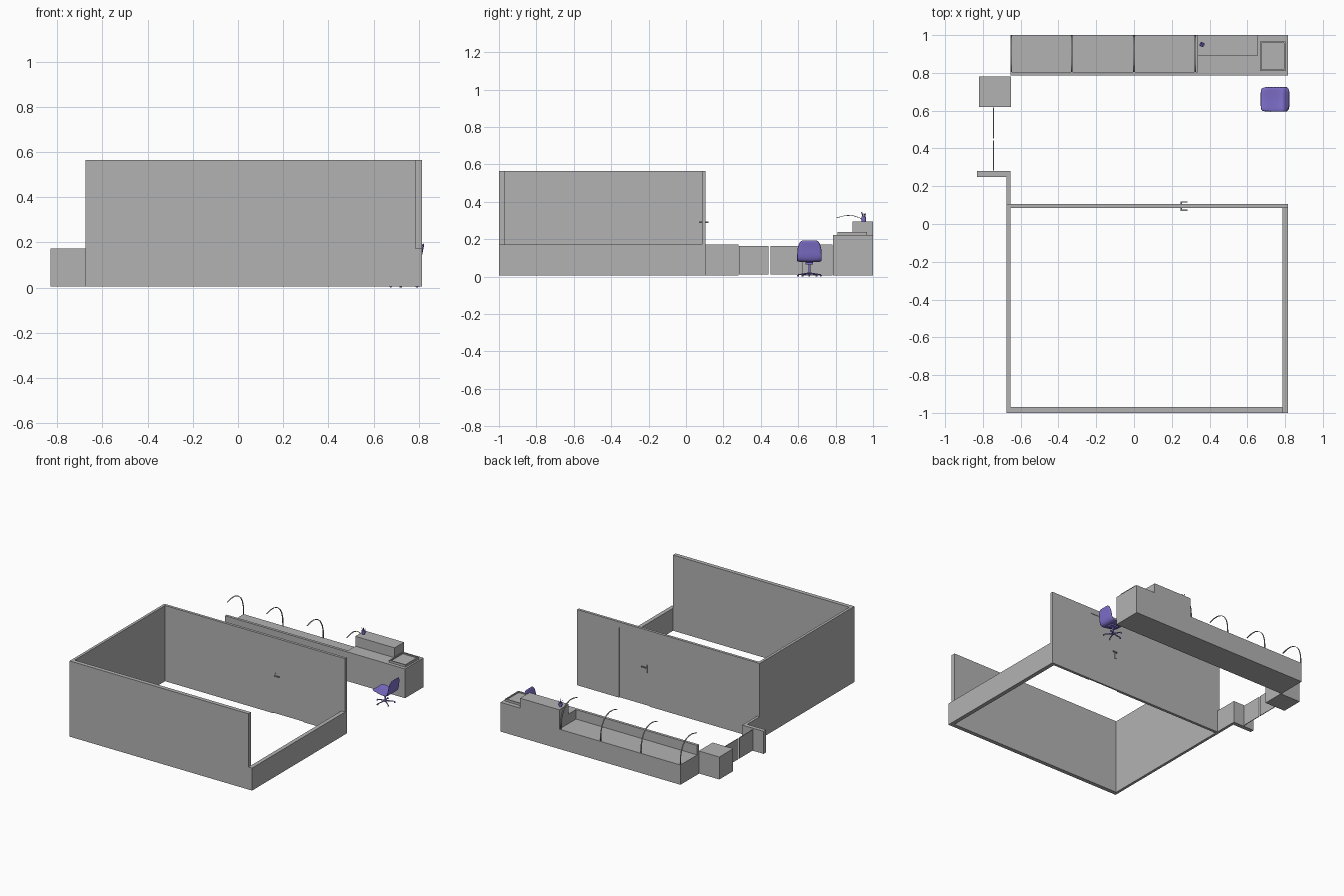
import bpy, bmesh, math
from mathutils import Vector

if "Cube" in bpy.data.objects:
    bpy.data.objects.remove(bpy.data.objects["Cube"])

Z0 = 0.006          # underside of the walls and furniture


def material(name, rgb):
    m = bpy.data.materials.new(name)
    m.diffuse_color = (*rgb, 1)
    m.use_nodes = True
    m.node_tree.nodes["Principled BSDF"].inputs["Base Color"].default_value = m.diffuse_color
    return m


GREY = material("warm_grey", (0.45, 0.45, 0.45))
PURPLE = material("violet", (0.22, 0.165, 0.62))


def finish(bm, name, mat, smooth=False):
    bmesh.ops.recalc_face_normals(bm, faces=bm.faces)
    me = bpy.data.meshes.new(name)
    bm.to_mesh(me)
    bm.free()
    ob = bpy.data.objects.new(name, me)
    bpy.context.collection.objects.link(ob)
    me.materials.append(mat)
    if smooth:
        for p in me.polygons:
            p.use_smooth = True
    return ob


def box(name, x, y, z, mat=GREY):
    bm = bmesh.new()
    bmesh.ops.create_cube(bm, size=1)
    for v in bm.verts:
        v.co = [a + (c + 0.5) * (b - a) for c, (a, b) in zip(v.co, (x, y, z))]
    return finish(bm, name, mat)


def wall_profile(name, outline, y, mat=GREY):
    """Extrude an x-z outline between two y values."""
    bm = bmesh.new()
    f = bm.faces.new([bm.verts.new((px, y[0], pz)) for px, pz in outline])
    r = bmesh.ops.extrude_face_region(bm, geom=[f])
    for v in r["geom"]:
        if isinstance(v, bmesh.types.BMVert):
            v.co.y = y[1]
    return finish(bm, name, mat)


def rod(name, a, b, r1, r2=None, mat=PURPLE, sides=12):
    a, b = Vector(a), Vector(b)
    bm = bmesh.new()
    bmesh.ops.create_cone(bm, cap_ends=True, segments=sides, radius1=r1,
                          radius2=r1 if r2 is None else r2, depth=(b - a).length)
    rot = (b - a).to_track_quat('Z', 'Y').to_matrix()
    for v in bm.verts:
        v.co = rot @ v.co + (a + b) / 2
    return finish(bm, name, mat)


# Room: three tall walls and one low wall
TOP, LOW = 0.565, 0.172
box("front_wall", (-0.675, 0.785), (-1.0, -0.97), (Z0, TOP))
box("left_wall", (-0.675, -0.655), (-0.97, 0.085), (Z0, TOP))
box("right_low_wall", (0.785, 0.815), (-1.0, 0.085), (Z0, LOW))
D0, D1, DT = 0.225, 0.473, 0.525
wall_profile("back_wall", [(-0.675, Z0), (D0, Z0), (D0, DT), (D1, DT), (D1, Z0),
                           (0.815, Z0), (0.815, TOP), (-0.675, TOP)], (0.085, 0.105))

# Door with handles on both sides
box("door", (D0, D1), (0.089, 0.101), (Z0 + 0.002, DT))
for side, y in (("inner", 0.089), ("outer", 0.101)):
    s = -1 if side == "inner" else 1
    y1, y2 = sorted((y, y + 0.004 * s))
    box(side + "_door_plate", (0.243, 0.257), (y1, y2), (0.25, 0.305))
    rod(side + "_door_spindle", (0.25, y, 0.29), (0.25, y + 0.018 * s, 0.29), 0.004, mat=GREY)
    y1, y2 = sorted((y + 0.012 * s, y + 0.019 * s))
    box(side + "_door_lever", (0.246, 0.284), (y1, y2), (0.287, 0.294))

# Entrance: return wall, end post, two thin gates and a pillar
box("entrance_return_wall", (-0.675, -0.655), (0.105, 0.25), (Z0, LOW))
box("entrance_end_wall", (-0.83, -0.655), (0.25, 0.28), (Z0, LOW))
box("entrance_pillar", (-0.82, -0.652), (0.62, 0.782), (Z0, LOW))
for name, y in (("near_gate", (0.284, 0.442)), ("far_gate", (0.452, 0.618))):
    box(name, (-0.747, -0.742), y, (0.012, 0.165))

# Counter: low bench, front panel, taller desk end with raised shelf
box("bench", (-0.655, 0.335), (0.805, 1.0), (Z0, 0.152))
box("counter_panel", (-0.655, 0.335), (0.785, 0.805), (Z0, 0.222))
box("desk", (0.335, 0.815), (0.785, 1.0), (Z0, 0.222))
box("desk_shelf", (0.335, 0.655), (0.89, 1.0), (0.222, 0.295))

# Shallow framed tray on the desk
tx, ty, tz, t = (0.667, 0.802), (0.81, 0.967), (0.222, 0.238), 0.008
box("tray_base", (tx[0] + t, tx[1] - t), (ty[0] + t, ty[1] - t), (0.222, 0.230))
for i in (0, 1):
    s = 1 - 2 * i
    box("tray_side", sorted((tx[i], tx[i] + s * t)), ty, tz)
    box("tray_end", (tx[0] + t, tx[1] - t), sorted((ty[i], ty[i] + s * t)), tz)

# Curved flat strips arching over the bench
arch = [(0.997, 0.15), (0.995, 0.21), (0.983, 0.255), (0.962, 0.29),
        (0.93, 0.316), (0.89, 0.329), (0.85, 0.328), (0.805, 0.316)]
for x in (-0.651, -0.33, 0.0, 0.325):
    bm = bmesh.new()
    rows = [[bm.verts.new((x + dx, y, z)) for dx in (-0.004, 0.004)] for y, z in arch]
    for a, b in zip(rows, rows[1:]):
        bm.faces.new((a[0], a[1], b[1], b[0]))
    ob = finish(bm, "bench_arch", GREY, True)
    m = ob.modifiers.new("thickness", 'SOLIDIFY')
    m.thickness = 0.003

# Pen cup on the shelf
cx, cy = 0.36, 0.95
rod("pen_cup", (cx, cy, 0.295), (cx, cy, 0.322), 0.011, 0.013)
for i in range(4):
    a = i * math.tau / 4 + 0.4
    c, s = math.cos(a), math.sin(a)
    rod("pen", (cx + 0.003 * c, cy + 0.003 * s, 0.315),
        (cx + 0.013 * c, cy + 0.013 * s, 0.336 + 0.003 * i), 0.002, sides=6)

# Chair shell: (x, z, half width) from seat front to top of back
px, py = 0.74, 0.66
shell = [(0.67, 0.096, 0.058), (0.69, 0.096, 0.066), (0.72, 0.089, 0.067),
         (0.76, 0.081, 0.067), (0.79, 0.079, 0.067), (0.803, 0.098, 0.067),
         (0.808, 0.135, 0.067), (0.814, 0.165, 0.062), (0.818, 0.183, 0.054),
         (0.82, 0.195, 0.040)]
bm = bmesh.new()
rows = []
for x, z, w in shell:
    rows.append([bm.verts.new((x, py + w * k, z + 0.004 * k * k * (x < 0.795)))
                 for k in (-1, -0.5, 0, 0.5, 1)])
for a, b in zip(rows, rows[1:]):
    for k in range(4):
        bm.faces.new((a[k], a[k + 1], b[k + 1], b[k]))
chair = finish(bm, "chair_shell", PURPLE, True)
m = chair.modifiers.new("thickness", 'SOLIDIFY')
m.thickness = 0.009
m.offset = 0
m = chair.modifiers.new("rounding", 'SUBSURF')
m.levels = m.render_levels = 1

# Chair column, five-legged base and casters
box("chair_seat_mount", (px - 0.03, px + 0.03), (py - 0.02, py + 0.02), (0.066, 0.078), PURPLE)
rod("chair_column", (px, py, 0.01), (px, py, 0.07), 0.006)
for i in range(5):
    a = math.pi + i * math.tau / 5
    c, s = math.cos(a), math.sin(a)
    ex, ey = px + 0.064 * c, py + 0.064 * s
    rod("chair_leg", (px, py, 0.018), (ex, ey, 0.010), 0.005, 0.003, sides=8)
    rod("chair_caster", (ex - 0.004 * s, ey + 0.004 * c, 0.005),
        (ex + 0.004 * s, ey - 0.004 * c, 0.005), 0.005, sides=10)
